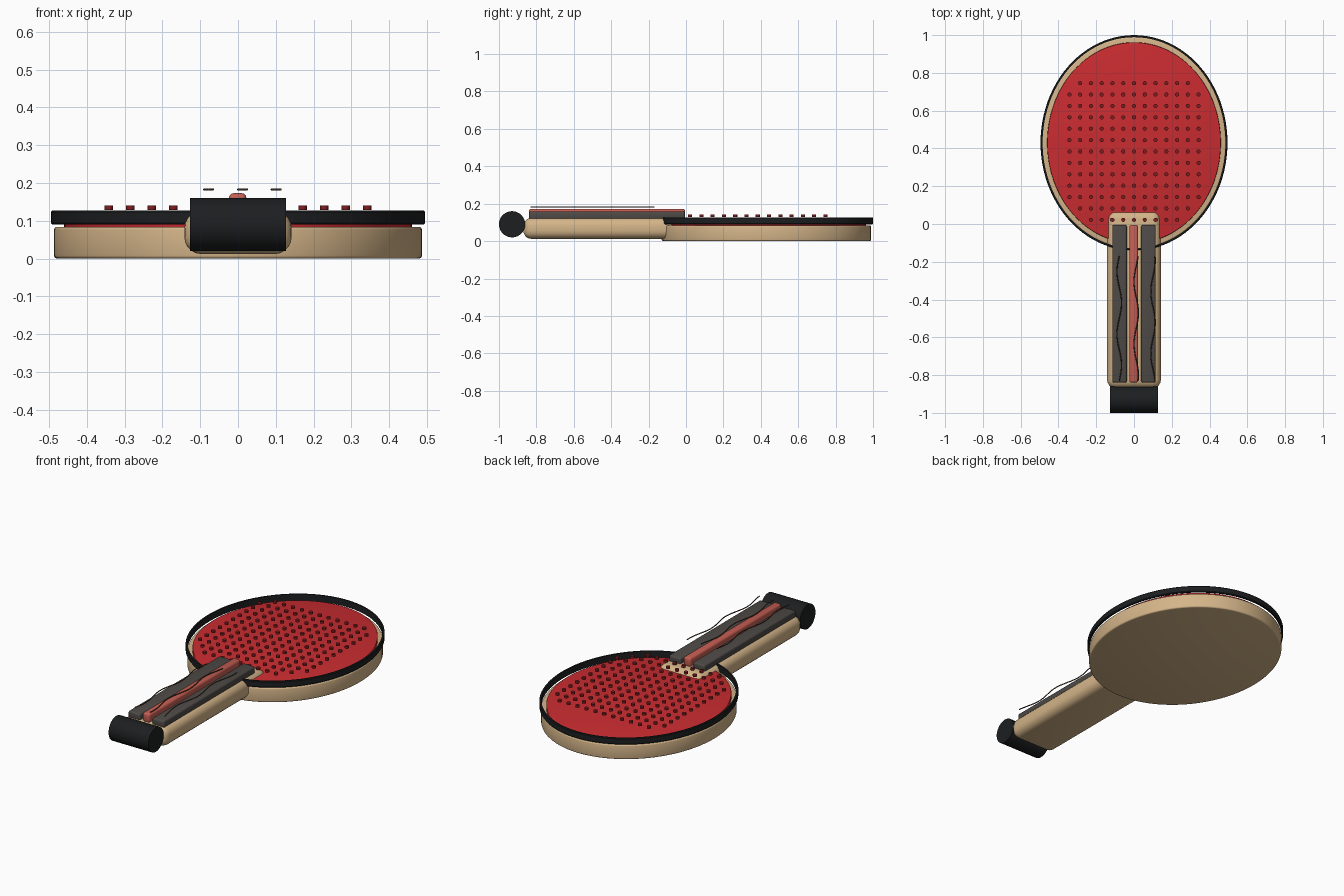
import bpy, bmesh, math
from mathutils import Matrix, Vector

default = bpy.data.objects.get("Cube")
if default:
    bpy.data.objects.remove(default, do_unlink=True)


def material(name, r, g, b):
    m = bpy.data.materials.new(name)
    m.use_nodes = True
    m.diffuse_color = (r, g, b, 1)
    m.node_tree.nodes["Principled BSDF"].inputs["Base Color"].default_value = (r, g, b, 1)
    return m


wood = material("light_wood", 0.66, 0.46, 0.25)
red = material("red_rubber", 0.59, 0.025, 0.03)
dark_red = material("dark_red", 0.22, 0.012, 0.014)
black = material("black_edging", 0.012, 0.013, 0.014)
grey = material("dark_grey_grip", 0.075, 0.068, 0.062)
coral = material("coral_stripe", 0.55, 0.11, 0.085)
brown = material("dark_brown_grain", 0.09, 0.05, 0.028)


def finish(bm, name, mat, bevel=0, segments=3):
    """Turn a bmesh into a smooth, optionally bevelled object."""
    mesh = bpy.data.meshes.new(name)
    bm.to_mesh(mesh)
    bm.free()
    obj = bpy.data.objects.new(name, mesh)
    bpy.context.collection.objects.link(obj)
    mesh.materials.append(mat)
    bpy.ops.object.select_all(action="DESELECT")
    bpy.context.view_layer.objects.active = obj
    obj.select_set(True)
    if bevel:
        mod = obj.modifiers.new("Rounded edges", "BEVEL")
        mod.width, mod.segments = bevel, segments
        mod.limit_method, mod.angle_limit = "ANGLE", math.radians(40)
        bpy.ops.object.modifier_apply(modifier=mod.name)
    bpy.ops.object.shade_smooth_by_angle(angle=math.radians(35))
    return obj


def box(name, mat, low, high, bevel, segments=3):
    low, high = Vector(low), Vector(high)
    bm = bmesh.new()
    bmesh.ops.create_cube(bm, size=1, matrix=Matrix.Translation((low + high) / 2)
                          @ Matrix.Diagonal((*(high - low), 1)))
    return finish(bm, name, mat, bevel, segments)


HEAD_Y = 0.43


def oval(name, mat, rx, ry, bottom, top, bevel):
    bm = bmesh.new()
    bmesh.ops.create_cone(bm, cap_ends=True, segments=96, radius1=1, radius2=1, depth=1,
                          matrix=Matrix.Translation((0, HEAD_Y, (bottom + top) / 2))
                          @ Matrix.Diagonal((rx, ry, top - bottom, 1)))
    return finish(bm, name, mat, bevel)


# Head: wooden blade and rubber sheet
oval("blade", wood, 0.487, 0.56, 0, 0.084, 0.008)
oval("rubber_sheet", red, 0.46, 0.532, 0.08, 0.105, 0.004)

# Edge band: a small cross-section swept round the oval
bm = bmesh.new()
section = [(-0.011, 0.090), (-0.003, 0.090), (0, 0.094), (0, 0.123), (-0.003, 0.127), (-0.011, 0.127)]
rings = []
for i in range(96):
    a = 2 * math.pi * i / 96
    rings.append([bm.verts.new(((0.495 + d) * math.cos(a),
                                HEAD_Y + (0.57 + d) * math.sin(a), z)) for d, z in section])
for i, ring in enumerate(rings):
    following = rings[(i + 1) % len(rings)]
    for j in range(len(section)):
        k = (j + 1) % len(section)
        bm.faces.new((ring[j], following[j], following[k], ring[k]))
bmesh.ops.recalc_face_normals(bm, faces=bm.faces)
finish(bm, "edge_band", black)

# Grid of pips, kept within an oval
bm = bmesh.new()
for row in range(13):
    for col in range(-6, 7):
        x, y = 0.057 * col, 0.022 + 0.0603 * row
        if (x / 0.428) ** 2 + ((y - HEAD_Y) / 0.5) ** 2 < 1:
            bmesh.ops.create_cone(bm, cap_ends=True, segments=12, radius1=0.011, radius2=0.011,
                                  depth=0.012, matrix=Matrix.Translation((x, y, 0.135)))
finish(bm, "pips", dark_red)

# Handle with grip pads and centre stripe
box("handle", wood, (-0.142, -0.87, 0.012), (0.142, 0.07, 0.125), 0.045, 5)
for side, sign in (("left", 1), ("right", -1)):
    inner, outer = sorted((0.038 * sign, 0.115 * sign))
    box(side + "_grip_pad", grey, (inner, -0.84, 0.115), (outer, -0.005, 0.158), 0.01)
box("centre_stripe", coral, (-0.024, -0.84, 0.12), (0.022, -0.005, 0.173), 0.012)

# Butt cap: a cylinder lying across the end
bm = bmesh.new()
bmesh.ops.create_cone(bm, cap_ends=True, segments=48, radius1=0.07, radius2=0.07, depth=0.254,
                      matrix=Matrix.Translation((0, -0.93, 0.09)) @ Matrix.Rotation(math.pi / 2, 4, "Y"))
finish(bm, "butt_cap", black)

# Wavy grain lines above the handle
for n, x in enumerate((-0.078, 0.012, 0.101)):
    curve = bpy.data.curves.new("grain_line", "CURVE")
    curve.dimensions = "3D"
    curve.bevel_depth, curve.bevel_resolution = 0.003, 1
    curve.use_fill_caps = True
    spline = curve.splines.new("POLY")
    spline.points.add(40)
    for i, p in enumerate(spline.points):
        t = i / 40
        p.co = (x + 0.012 * math.sin(t * 4 * math.pi + n), -0.83 + 0.66 * t, 0.183, 1)
    curve.materials.append(brown)
    bpy.context.collection.objects.link(bpy.data.objects.new("grain_line_%d" % (n + 1), curve))
